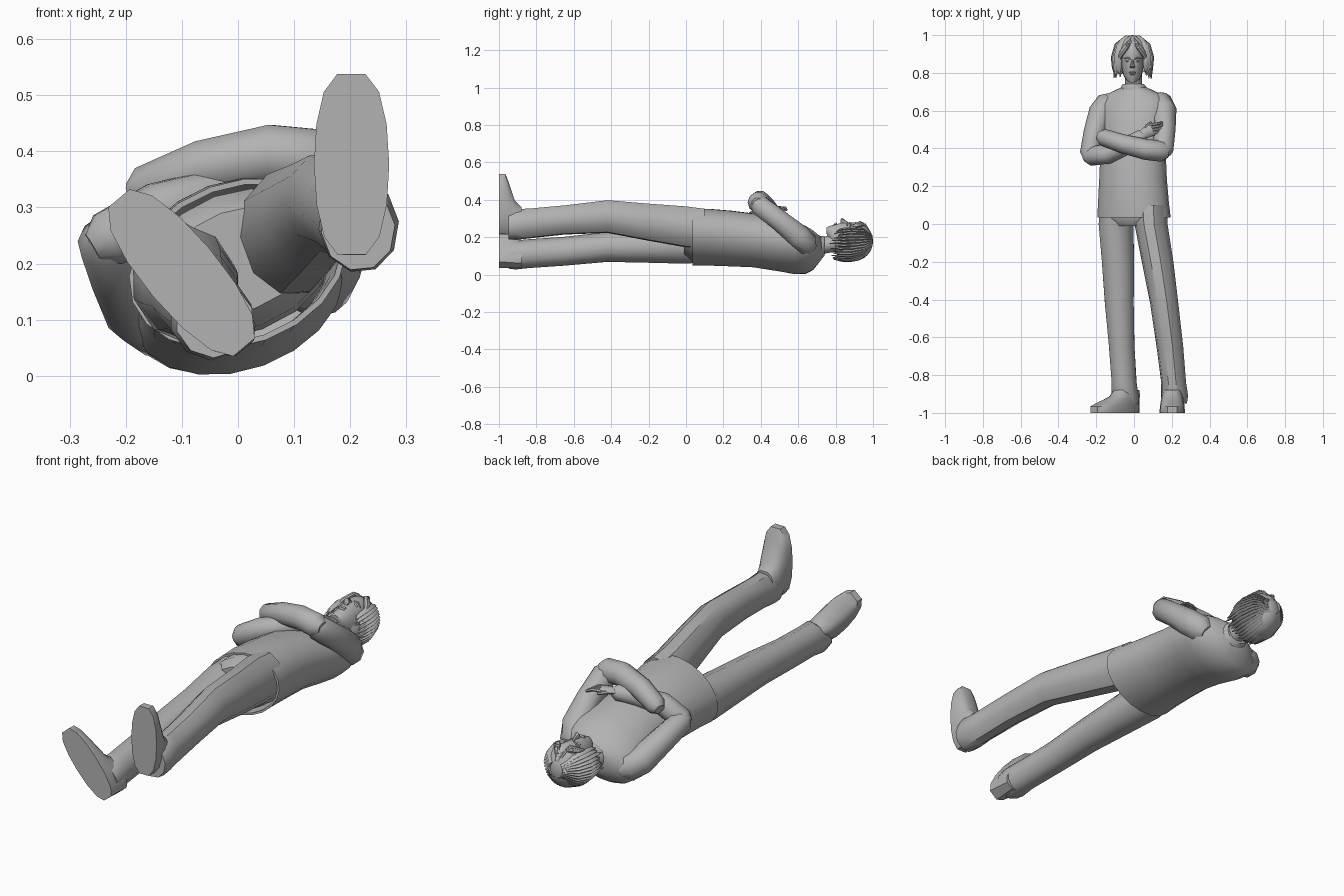
import bpy, bmesh, math, random
from mathutils import Vector

random.seed(4)
old = bpy.data.objects.get("Cube")
if old:
    bpy.data.objects.remove(old, do_unlink=True)

grey = bpy.data.materials.new("plain grey")
grey.use_nodes = True
COLOUR = (0.45, 0.45, 0.45, 1)
grey.diffuse_color = COLOUR
grey.node_tree.nodes["Principled BSDF"].inputs["Base Color"].default_value = COLOUR


def finish(name, bm, sharp=0.7):
    bmesh.ops.recalc_face_normals(bm, faces=bm.faces[:])
    for f in bm.faces:
        f.smooth = True
    for e in bm.edges:
        e.smooth = len(e.link_faces) == 2 and e.calc_face_angle(0) < sharp
    me = bpy.data.meshes.new(name)
    bm.to_mesh(me)
    bm.free()
    me.materials.append(grey)
    ob = bpy.data.objects.new(name, me)
    bpy.context.collection.objects.link(ob)
    return ob


def bridge(bm, rings, cap_start=True, cap_end=True):
    n = len(rings[0])
    for a, b in zip(rings, rings[1:]):
        for i in range(n):
            j = (i + 1) % n
            bm.faces.new((a[i], a[j], b[j], b[i]))
    if cap_start:
        bm.faces.new(rings[0])
    if cap_end:
        bm.faces.new(rings[-1])


def loft(name, stations, n=12, level=False, rot=0, cap_start=True, sharp=0.7):
    """Stations are x, y, z, width radius, depth radius; level keeps rings square to y."""
    bm = bmesh.new()
    pts = [Vector(s[:3]) for s in stations]
    rings = []
    for i, s in enumerate(stations):
        t = Vector((0, 1, 0))
        if not level:
            t = (pts[min(i + 1, len(pts) - 1)] - pts[max(i - 1, 0)]).normalized()
        u = t.cross(Vector((0, 0, 1))).normalized()
        v = u.cross(t)
        u, v = u * math.cos(rot) + v * math.sin(rot), v * math.cos(rot) - u * math.sin(rot)
        ring = []
        for k in range(n):
            a = math.tau * k / n
            ring.append(bm.verts.new(pts[i] + u * math.cos(a) * s[3] + v * math.sin(a) * s[4]))
        rings.append(ring)
    bridge(bm, rings, cap_start)
    return finish(name, bm, sharp)


def tube(name, points, n=10):
    """Round limb with softened ends, points are x, y, z, radius."""
    first, last = points[0], points[-1]

    def tip(p, q):
        d = (Vector(p[:3]) - Vector(q[:3])).normalized() * p[3] * 0.6
        return (*(Vector(p[:3]) + d), p[3] * 0.55)
    path = [tip(first, points[1])] + list(points) + [tip(last, points[-2])]
    return loft(name, [(*p, p[3]) for p in path], n)


def ball(name, centre, size, seg=12):
    bm = bmesh.new()
    bmesh.ops.create_uvsphere(bm, u_segments=seg, v_segments=seg // 2 + 2, radius=1)
    for v in bm.verts:
        v.co = Vector(centre) + Vector([a * b for a, b in zip(v.co, size)])
    return finish(name, bm)


# Pullover, open at the hem
body = loft("pullover", [
    (0, .035, .2, .2, .145), (-.003, .12, .2, .192, .147), (-.005, .24, .193, .183, .145),
    (-.005, .36, .183, .178, .14), (0, .48, .163, .184, .138), (0, .58, .142, .195, .132),
    (0, .64, .132, .192, .118), (0, .68, .13, .165, .095), (0, .705, .135, .11, .075),
    (0, .725, .142, .065, .06)], 20, True, .35, False)
rim = body.modifiers.new("cloth thickness", 'SOLIDIFY')
rim.thickness = .01
loft("collar", [(0, .71, .14, .075, .068), (-.002, .73, .148, .066, .06),
                (-.003, .74, .152, .058, .052)], 16, True, .2)

# Trousers
loft("trouser_seat", [(0, .12, .2, .175, .125), (0, .03, .205, .172, .122),
                      (0, -.01, .205, .13, .09)], 16, True, .35)
loft("right_trouser_leg", [
    (-.085, .1, .175, .095, .11), (-.095, 0, .165, .095, .108), (-.085, -.2, .155, .089, .092),
    (-.078, -.42, .148, .08, .08), (-.065, -.65, .125, .07, .078), (-.052, -.84, .112, .068, .078),
    (-.048, -.91, .105, .075, .078), (-.042, -.95, .1, .07, .068)], 10, True, .3)
loft("left_trouser_leg", [
    (.085, .1, .245, .09, .11), (.09, 0, .255, .088, .113), (.125, -.2, .28, .084, .102),
    (.16, -.42, .31, .075, .09), (.19, -.65, .292, .071, .08), (.21, -.84, .273, .066, .082),
    (.215, -.91, .268, .072, .085), (.214, -.95, .262, .066, .075)], 10, True, .1)


# Shoes: a flat sole with the instep stepping back towards the ankle
def shoe(name, heel, toe, half):
    bm = bmesh.new()
    heel, toe = Vector((heel[0], 0, heel[1])), Vector((toe[0], 0, toe[1]))
    along = toe - heel
    side = along.cross(Vector((0, 1, 0))).normalized() * half
    rings = []
    for y, length, width in ((-1, 1, 1), (-.965, 1, .98), (-.945, .84, .92),
                             (-.915, .56, .85), (-.88, .46, .75)):
        ring = []
        for k in range(14):
            a = math.tau * (k + .5) / 14
            s = (.5 - .5 * math.cos(a)) * length + .02
            w = math.copysign(abs(math.sin(a)) ** .65, math.sin(a)) * width
            ring.append(bm.verts.new(heel + along * s * .98 + side * w + Vector((0, y, 0))))
        rings.append(ring)
    bridge(bm, rings)
    finish(name, bm, .6)


shoe("right_shoe", (.018, .042), (-.215, .32), .066)
shoe("left_shoe", (.203, .205), (.202, .542), .067)

# Folded arms
tube("left_upper_sleeve", [(.135, .645, .16, .066), (.16, .6, .205, .066),
                           (.162, .5, .29, .058), (.152, .39, .373, .056)])
tube("left_forearm_sleeve", [(.15, .385, .385, .056), (.06, .395, .395, .055),
                             (-.06, .425, .372, .05), (-.165, .46, .33, .045)])
tube("right_upper_sleeve", [(-.135, .64, .095, .066), (-.175, .59, .12, .066),
                            (-.21, .48, .185, .058), (-.235, .37, .24, .052)])
tube("right_forearm_sleeve", [(-.232, .36, .243, .052), (-.14, .37, .295, .052),
                              (-.03, .42, .325, .047), (.04, .465, .34, .036)])
loft("right_hand", [(.03, .46, .345, .022, .016), (.065, .485, .352, .03, .015),
                    (.1, .5, .355, .032, .012)], 8)
for i in range(4):
    y = .48 + i * .015
    tube("right_finger", [(.085, y, .357, .008), (.12, y + .006, .357, .0075),
                          (.15, y + .012, .345, .006)], 6)
tube("right_thumb", [(.05, .49, .352, .009), (.07, .523, .352, .008), (.09, .538, .347, .006)], 6)

# Neck and head
loft("neck", [(0, .7, .14, .05, .048), (-.003, .75, .16, .045, .046),
              (-.005, .82, .175, .046, .05)], 12, True)
HX = -.008
loft("head", [(HX, y, z, w, d) for y, z, w, d in (
    (.75, .238, .016, .014), (.76, .226, .032, .031), (.785, .205, .047, .061),
    (.815, .192, .055, .082), (.845, .19, .06, .088), (.872, .19, .062, .088),
    (.91, .185, .065, .097), (.95, .18, .06, .088), (.98, .18, .036, .055))], 18, True)
loft("nose", [(HX, .872, .268, .007, .008), (HX, .85, .281, .008, .012),
              (HX, .833, .287, .013, .017), (HX, .825, .28, .011, .01)], 8, True)
ball("upper_lip", (HX, .803, .271, ), (.02, .005, .008), 10)
ball("lower_lip", (HX, .794, .266), (.017, .005, .009), 10)
ball("chin", (HX, .767, .242), (.02, .014, .014), 10)
for s in (-1, 1):
    ball("eye", (HX + s * .026, .862, .263), (.012, .006, .009), 10)
    loft("eyebrow", [(HX + s * .01, .874, .276, .004, .005), (HX + s * .028, .881, .271, .004, .005),
                     (HX + s * .045, .875, .254, .002, .003)], 6)
    ball("ear", (HX + s * .062, .85, .18), (.01, .024, .015), 8)

# Hair cap, cut open in front of the face
bm = bmesh.new()
bmesh.ops.create_uvsphere(bm, u_segments=24, v_segments=16, radius=1)
for v in bm.verts:
    v.co = Vector((HX + v.co.x * .092, .89 + v.co.y * .11, .178 + v.co.z * .108))
doomed = [f for f in bm.faces if f.calc_center_median().z > .2 and
          f.calc_center_median().y < .945 - 5 * (f.calc_center_median().x - HX) ** 2]
bmesh.ops.delete(bm, geom=doomed, context='FACES')
finish("hair_cap", bm)

# Locks fan out from the parting and hang to ragged tips
LOCKS = 30
for i in range(LOCKS):
    a = math.radians(-222 + 264 * i / (LOCKS - 1))
    c, s = math.cos(a), math.sin(a)
    end = .765 + .04 * random.random() + .02 * max(s, 0)
    flare = .92 + .2 * random.random()
    loft("hair_lock", [
        (HX + c * .03, .99, .185 + s * .035, .012, .005),
        (HX + c * .08, .945, .182 + s * .09, .017, .008),
        (HX + c * .097, .88, .178 + s * .105, .018, .008),
        (HX + c * .096, .825, .175 + s * .1, .013, .007),
        (HX + c * .095 * flare, end, .172 + s * .088 * flare, .002, .002)], 6)

# Fringe swept to both sides of the parting
for s in (-1, 1):
    for k in range(3):
        tubey = .955 - k * .012
        loft("fringe_lock", [
            (HX + s * .006, .985 - k * .008, .222 + k * .014, .006, .006),
            (HX + s * (.025 + k * .004), tubey, .268 + k * .006, .011, .007),
            (HX + s * (.058 + k * .003), .91 - k * .01, .258, .011, .007),
            (HX + s * .077, .86 - k * .015, .235 - k * .008, .002, .003)], 6)
